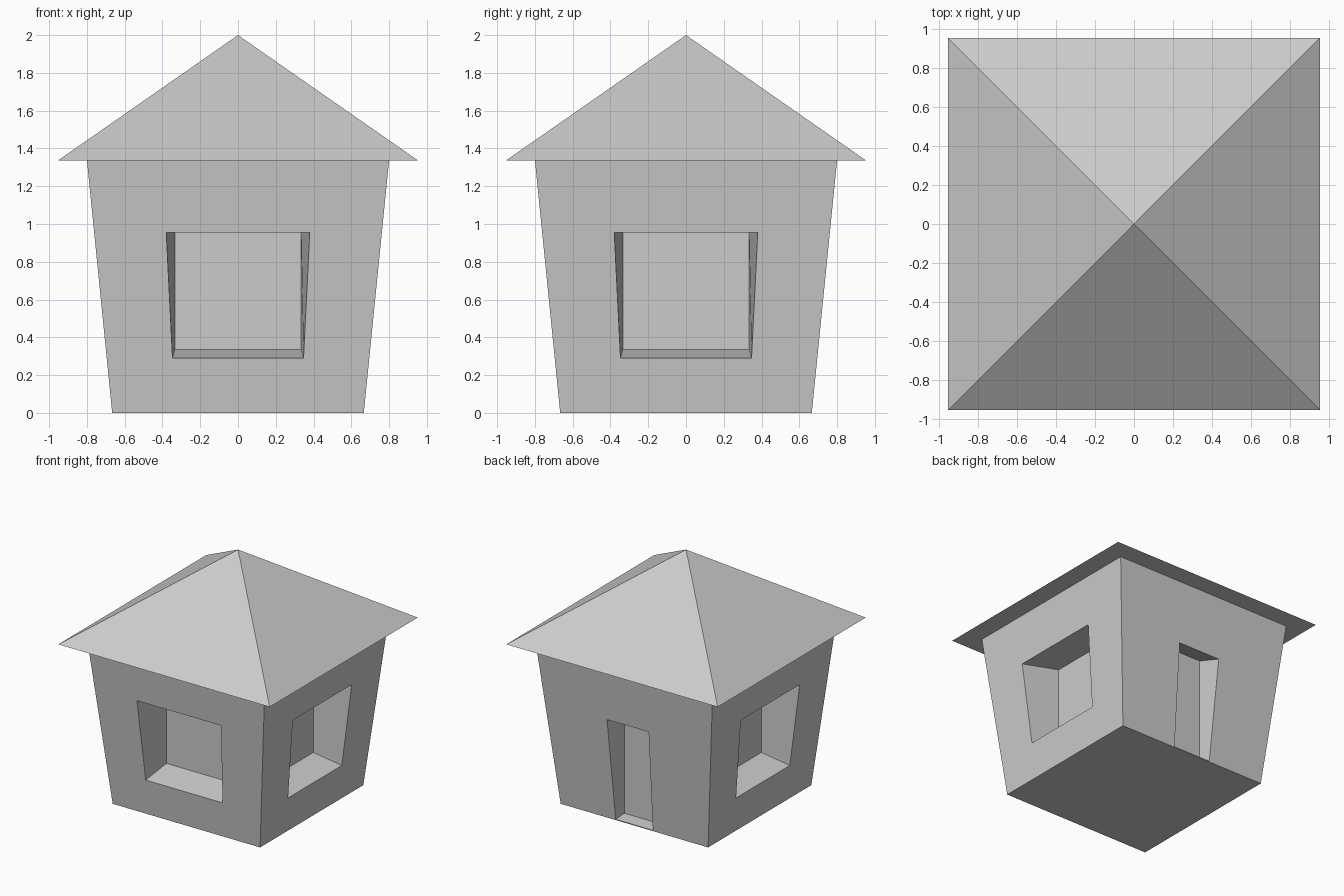
import bpy
import bmesh
from math import pi, sqrt
from mathutils import Matrix

cube = bpy.data.objects.get("Cube")
if cube:
    bpy.data.objects.remove(cube)

EAVE = 1.335   # wall height
TOP = 2.0      # roof peak
ROOF = 0.955   # half width of the roof

grey = bpy.data.materials.new("plain grey")
grey.use_nodes = True
colour = (0.6, 0.6, 0.6, 1)
grey.diffuse_color = colour
grey.node_tree.nodes["Principled BSDF"].inputs["Base Color"].default_value = colour


def half(z):
    """Half width of the flaring house at height z."""
    return 0.666 + 0.1 * z


def finish(bm, name):
    bmesh.ops.remove_doubles(bm, verts=bm.verts, dist=0.0005)
    bmesh.ops.recalc_face_normals(bm, faces=bm.faces)
    mesh = bpy.data.meshes.new(name)
    bm.to_mesh(mesh)
    bm.free()
    mesh.materials.append(grey)
    obj = bpy.data.objects.new(name, mesh)
    bpy.context.collection.objects.link(obj)
    return obj


def rectangle(bm, turn, low, high, z0, z1, depth=None):
    """Four corners on the sloping wall, or on an upright plane at depth."""
    points = [(-low, z0), (low, z0), (high, z1), (-high, z1)]
    return [bm.verts.new(turn @ Matrix.Translation((x, -(depth or half(z)), z)).translation)
            for x, z in points]


def bridge(bm, a, b):
    for i in range(4):
        j = (i + 1) % 4
        bm.faces.new((a[i], a[j], b[j], b[i]))


def wall(bm, angle, opening, recess):
    """One wall with a tapered recess sunk into it."""
    turn = Matrix.Rotation(angle, 3, "Z")
    border = rectangle(bm, turn, half(0), half(EAVE), 0, EAVE)
    rim = rectangle(bm, turn, *opening)
    back = rectangle(bm, turn, *recess)
    bridge(bm, border, rim)
    bridge(bm, rim, back)
    bm.faces.new(back)


# Walls: windows on three sides, a narrow doorway at the back
window = ((0.347, 0.38, 0.29, 0.955), (0.334, 0.334, 0.335, 1.0, 0.447))
door = ((0.168, 0.188, 0.007, 0.848), (0.168, 0.168, 0.014, 0.91, 0.556))
bm = bmesh.new()
for side in range(4):
    wall(bm, side * pi / 2, *(door if side == 2 else window))

# Floor and ceiling close the body
for z in (0, EAVE):
    w = half(z)
    bm.faces.new([bm.verts.new((x * w, y * w, z))
                  for x, y in ((-1, -1), (1, -1), (1, 1), (-1, 1))])
finish(bm, "house_walls")

# Pyramid roof with overhanging eaves
bm = bmesh.new()
bmesh.ops.create_cone(
    bm, cap_ends=True, segments=4, radius1=ROOF * sqrt(2), radius2=0,
    depth=TOP - EAVE,
    matrix=Matrix.Translation((0, 0, (TOP + EAVE) / 2)) @ Matrix.Rotation(pi / 4, 4, "Z"))
finish(bm, "pyramid_roof")
